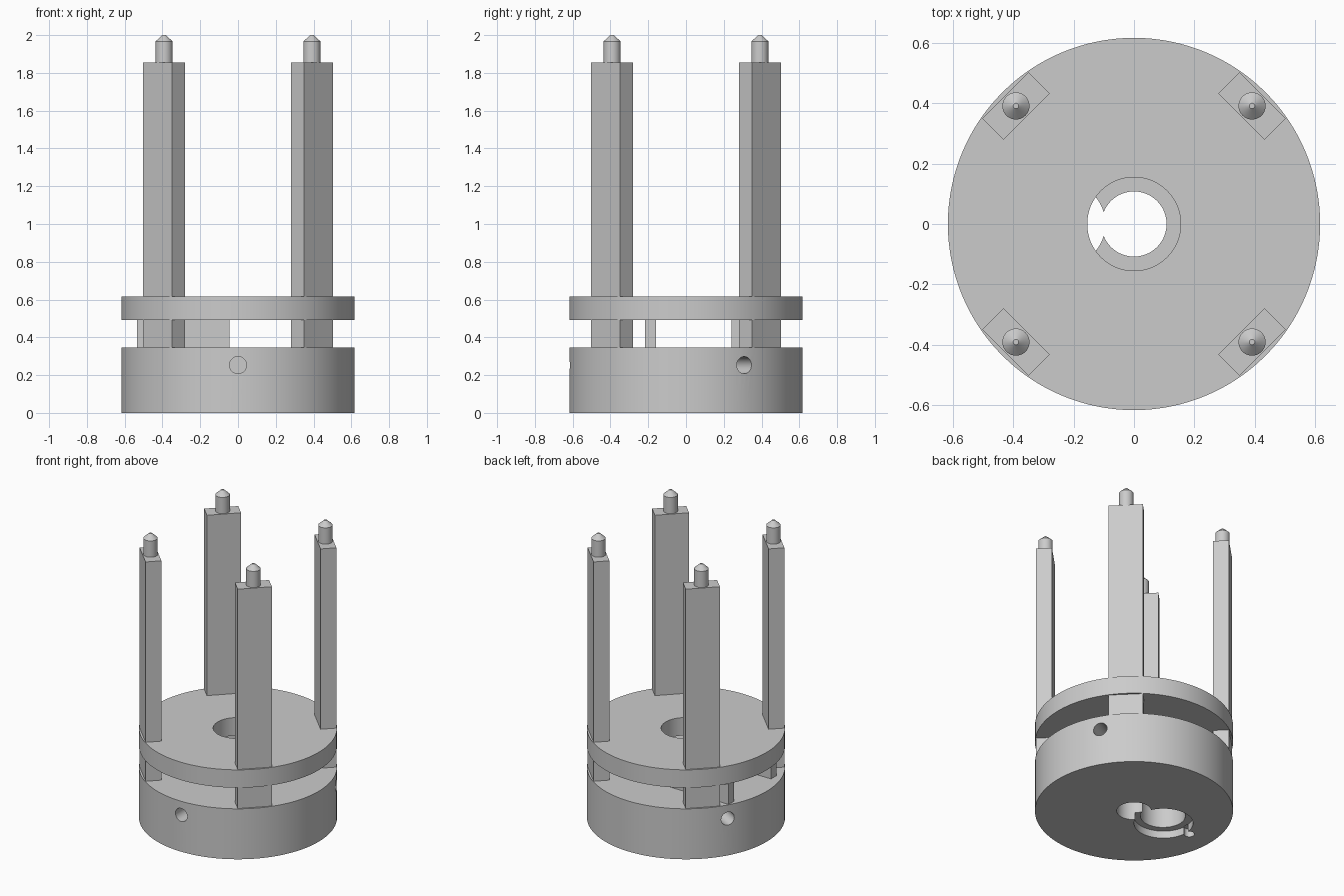
import bpy, math

if "Cube" in bpy.data.objects:
    bpy.data.objects.remove(bpy.data.objects["Cube"])

grey = bpy.data.materials.new("plain grey")
grey.diffuse_color = (0.6, 0.6, 0.6, 1)
grey.use_nodes = True
grey.node_tree.nodes["Principled BSDF"].inputs["Base Color"].default_value = grey.diffuse_color


def finish(ob, name):
    ob.name = name
    ob.data.materials.clear()
    ob.data.materials.append(grey)
    return ob


def cylinder(name, r, z0, z1, x=0, y=0, sides=128):
    bpy.ops.mesh.primitive_cylinder_add(vertices=sides, radius=r, depth=z1 - z0,
                                        location=(x, y, (z0 + z1) / 2))
    return finish(bpy.context.object, name)


def box(name, x0, x1, y0, y1, z0, z1, loc=(0, 0, 0), turn=0):
    bpy.ops.mesh.primitive_cube_add(size=1)
    ob = bpy.context.object
    for v in ob.data.vertices:
        v.co = (x0 + (v.co.x + .5) * (x1 - x0), y0 + (v.co.y + .5) * (y1 - y0),
                z0 + (v.co.z + .5) * (z1 - z0))
    ob.location, ob.rotation_euler.z = loc, turn
    return finish(ob, name)


def smooth(ob):
    bpy.ops.object.select_all(action='DESELECT')
    ob.select_set(True)
    bpy.context.view_layer.objects.active = ob
    bpy.ops.object.shade_smooth_by_angle(angle=math.radians(30))


def cut(ob, cutters):
    # subtract each cutter, then remove it
    for c in cutters:
        m = ob.modifiers.new("cut", 'BOOLEAN')
        m.operation, m.solver, m.object = 'DIFFERENCE', 'EXACT', c
        bpy.context.view_layer.objects.active = ob
        bpy.ops.object.modifier_apply(modifier=m.name)
        bpy.data.objects.remove(c)
    smooth(ob)


# base with shaft bore, offset bore with counterbore, and locating notch
base = cylinder("base", .617, 0, .347)
cutters = [cylinder("shaft_bore", .108, -.1, .5, sides=64),
           cylinder("offset_bore", .14, -.12, .52, x=-.235, sides=64),
           cylinder("counterbore", .184, -.11, .05, x=-.24, sides=64),
           cylinder("notch", .033, -.13, .055, x=-.45, sides=32)]
# three radial screw holes
for deg in (-90, 30, 150):
    a = math.radians(deg)
    hole = cylinder("screw_hole", .045, -.15, .15, sides=48)
    hole.location = (.55 * math.cos(a), .55 * math.sin(a), .253)
    hole.rotation_euler = (0, math.pi / 2, a)
    cutters.append(hole)
cut(base, cutters)

# upper disc
disc = cylinder("upper_disc", .617, .492, .615)
cut(disc, [cylinder("disc_hole", .155, .3, .8, sides=64)])

# spacer plates between base and disc
box("front_spacer", -.535, -.045, -.218, -.16, .347, .492)
box("back_spacer", -.535, -.045, .242, .30, .347, .492)

# four posts with pointed pins
for i in range(4):
    a = math.radians(45 + 90 * i)
    loc = (.5535 * math.cos(a), .5535 * math.sin(a), 0)
    box("post", -.05, .05, -.108, .108, .347, 1.855, loc, a)
    smooth(cylinder("pin", .045, 1.855, 1.967, loc[0], loc[1], 48))
    bpy.ops.mesh.primitive_cone_add(vertices=48, radius1=.045, radius2=.009, depth=.033,
                                    location=(loc[0], loc[1], 1.9835))
    smooth(finish(bpy.context.object, "pin_tip"))
